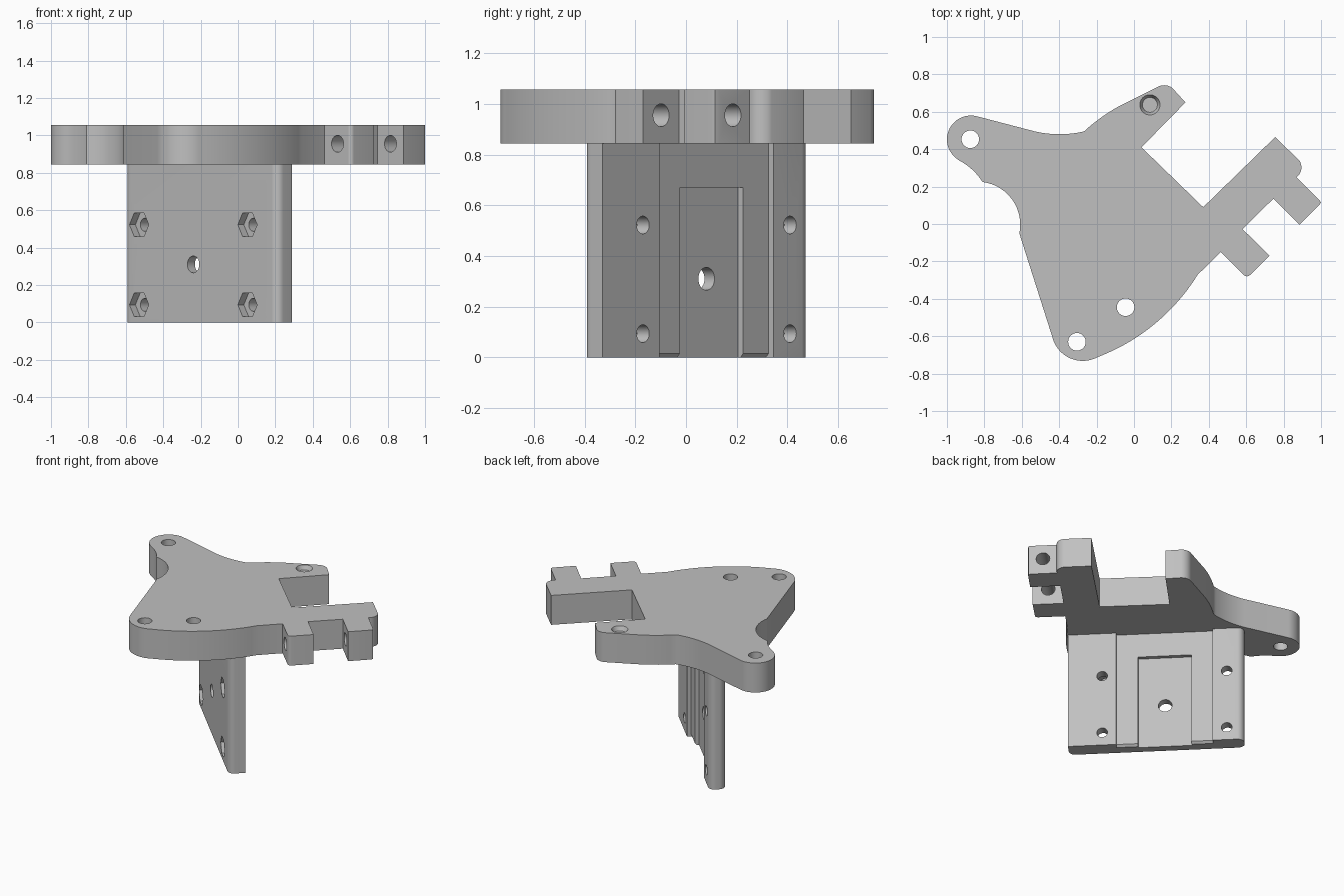
import bpy, bmesh, math
from mathutils import Vector, Matrix

cube = bpy.data.objects.get("Cube")
if cube:
    bpy.data.objects.remove(cube, do_unlink=True)

GREY = (0.53, 0.53, 0.53, 1)
grey = bpy.data.materials.new("plain grey")
grey.use_nodes = True
grey.diffuse_color = GREY
grey.node_tree.nodes["Principled BSDF"].inputs["Base Color"].default_value = GREY


def arc(a, m, b, n=14):
    """Points of the circular arc from a through m to b."""
    (ax, ay), (mx, my), (bx, by) = a, m, b
    d = 2 * (ax * (my - by) + mx * (by - ay) + bx * (ay - my))
    sa, sm, sb = ax * ax + ay * ay, mx * mx + my * my, bx * bx + by * by
    c = Vector(((sa * (my - by) + sm * (by - ay) + sb * (ay - my)) / d,
                (sa * (bx - mx) + sm * (ax - bx) + sb * (mx - ax)) / d))
    r = (Vector(a) - c).length
    t = [math.atan2(p[1] - c.y, p[0] - c.x) for p in (a, m, b)]
    turn, mid = (t[2] - t[0]) % math.tau, (t[1] - t[0]) % math.tau
    if mid > turn:
        turn -= math.tau
    return [(c.x + r * math.cos(t[0] + turn * i / n),
             c.y + r * math.sin(t[0] + turn * i / n)) for i in range(n + 1)]


def fillet(x, y, r, start, n=8):
    """Quarter-round corner about centre (x, y)."""
    angles = [math.radians(start + 90 * i / n) for i in range(n + 1)]
    return [(x + r * math.cos(a), y + r * math.sin(a)) for a in angles]


def to_object(name, bm):
    bmesh.ops.recalc_face_normals(bm, faces=bm.faces)
    mesh = bpy.data.meshes.new(name)
    bm.to_mesh(mesh)
    bm.free()
    mesh.materials.append(grey)
    obj = bpy.data.objects.new(name, mesh)
    bpy.context.collection.objects.link(obj)
    return obj


def extrude(name, outline, z0, z1):
    bm = bmesh.new()
    base = bm.faces.new([bm.verts.new((x, y, z0)) for x, y in outline])
    up = bmesh.ops.extrude_face_region(bm, geom=[base])["geom"]
    bmesh.ops.translate(bm, vec=(0, 0, z1 - z0),
                        verts=[v for v in up if isinstance(v, bmesh.types.BMVert)])
    return to_object(name, bm)


def cut(obj, bm):
    """Subtract a shape from a part and discard the cutter."""
    cutter = to_object("cutter", bm)
    cutter.hide_render = True
    mod = obj.modifiers.new("cut", "BOOLEAN")
    mod.operation, mod.solver, mod.object = "DIFFERENCE", "EXACT", cutter
    bpy.context.view_layer.objects.active = obj
    bpy.ops.object.modifier_apply(modifier=mod.name)
    bpy.data.objects.remove(cutter, do_unlink=True)


def drill(obj, pos, r, depth, rot=Matrix(), sides=32, r_top=None):
    bm = bmesh.new()
    bmesh.ops.create_cone(bm, cap_ends=True, segments=sides, radius1=r,
                          radius2=r_top or r, depth=depth,
                          matrix=Matrix.Translation(pos) @ rot)
    cut(obj, bm)


def cut_box(obj, pos, size, tilt=0):
    bm = bmesh.new()
    bmesh.ops.create_cube(bm, size=1, matrix=Matrix.Translation(pos)
                          @ Matrix.Rotation(tilt, 4, "X") @ Matrix.Diagonal((*size, 1)))
    cut(obj, bm)


# Top plate: three lobed ears, a square notch and a lugged arm
BOTTOM, TOP = 0.843, 1.056
outline = [(0.04, 0.41), (0.275, 0.65)]
outline += arc((0.205, 0.727), (0.165, 0.742), (0.125, 0.732), 6)
outline += arc((-0.08, 0.63), (-0.175, 0.57), (-0.265, 0.497), 6)
outline += arc((-0.28, 0.492), (-0.4, 0.48), (-0.53, 0.495))
outline += arc((-0.837, 0.575), (-1.0, 0.453), (-0.955, 0.355), 24)
outline += arc((-0.935, 0.34), (-0.872, 0.297), (-0.81, 0.225), 8)
outline += arc((-0.80, 0.223), (-0.667, 0.15), (-0.613, -0.05), 16)
outline += arc((-0.43, -0.625), (-0.365, -0.705), (-0.195, -0.712), 18)
outline += arc((-0.18, -0.706), (0.11, -0.535), (0.34, -0.272), 20)
outline += [(0.463, -0.15), (0.585, -0.27)]
outline += arc((0.59, -0.275), (0.605, -0.28), (0.62, -0.273), 4)
outline += [(0.725, -0.17), (0.58, -0.027), (0.745, 0.135), (0.885, -0.005),
            (0.99, 0.1), (1.0, 0.115), (0.99, 0.13), (0.87, 0.25)]
outline += arc((0.88, 0.26), (0.895, 0.295), (0.885, 0.338), 6)
outline += [(0.755, 0.465), (0.37, 0.09)]
plate = extrude("top_plate", outline, BOTTOM, TOP)

# Bolt holes through the ears and a shallow round seat
for x, y in [(-0.875, 0.453), (-0.305, -0.63), (-0.045, -0.445)]:
    drill(plate, (x, y, 0.95), 0.047, 0.5)
drill(plate, (0.085, 0.637, TOP), 0.04, 0.06, r_top=0.068)

# Pin hole running through both lugs
along_normal = Matrix.Rotation(math.radians(-45), 4, "Z") @ Matrix.Rotation(math.pi / 2, 4, "X")
drill(plate, (0.735, -0.015, 0.955), 0.045, 0.65, along_normal)

# Hanging bracket, profiled in its own axes: x along its width, y through it
U0, U1, V0, V1 = -0.72, 0.438, -0.14, -0.028
MID, STEP, R = -0.198, 0.028, 0.045
profile = fillet(U0 + R, V0 + R, R, 180) + fillet(U1 - R, V0 + R, R, 270)
profile += [(U1, V1), (MID + 0.318, V1), (MID + 0.318, V1 - STEP),
            (MID - 0.318, V1 - STEP), (MID - 0.318, V1)]
profile += fillet(U0 + R, V1 - R, R, 90)
bracket = extrude("hanging_bracket", profile, 0, BOTTOM)

# Lead-in chamfer under the wide groove, then the deeper centre pocket
cut_box(bracket, (MID, V1 - STEP, 0), (0.635, 0.021, 0.021), math.pi / 4)
cut_box(bracket, (MID, V1 - STEP + 0.1, 0.285), (0.353, 0.256, 0.77))

# Centre hole, corner screw holes and hexagonal nut pockets
across = Matrix.Rotation(math.pi / 2, 4, "X")
drill(bracket, (MID, V0, 0.31), 0.045, 0.6, across)
hexagon = across @ Matrix.Rotation(math.pi / 2, 4, "Z")
bm = bmesh.new()
bmesh.ops.create_cone(bm, cap_ends=True, segments=6, radius1=1, radius2=1, depth=1)
point_on_x = any(abs(v.co.y) < 0.01 for v in bm.verts)
bm.free()
for side in (-0.41, 0.41):
    for z in (0.094, 0.522):
        drill(bracket, (MID + side, V0, z), 0.035, 0.6, across)
        drill(bracket, (MID + side, V0, z), 0.073, 0.09,
              across if point_on_x else hexagon, 6)
bracket.rotation_euler.z = math.radians(-45)

# Smooth the rounded walls, keep the edges crisp
for obj in (plate, bracket):
    bpy.ops.object.select_all(action="DESELECT")
    obj.select_set(True)
    bpy.context.view_layer.objects.active = obj
    bpy.ops.object.shade_smooth_by_angle(angle=math.radians(25))
